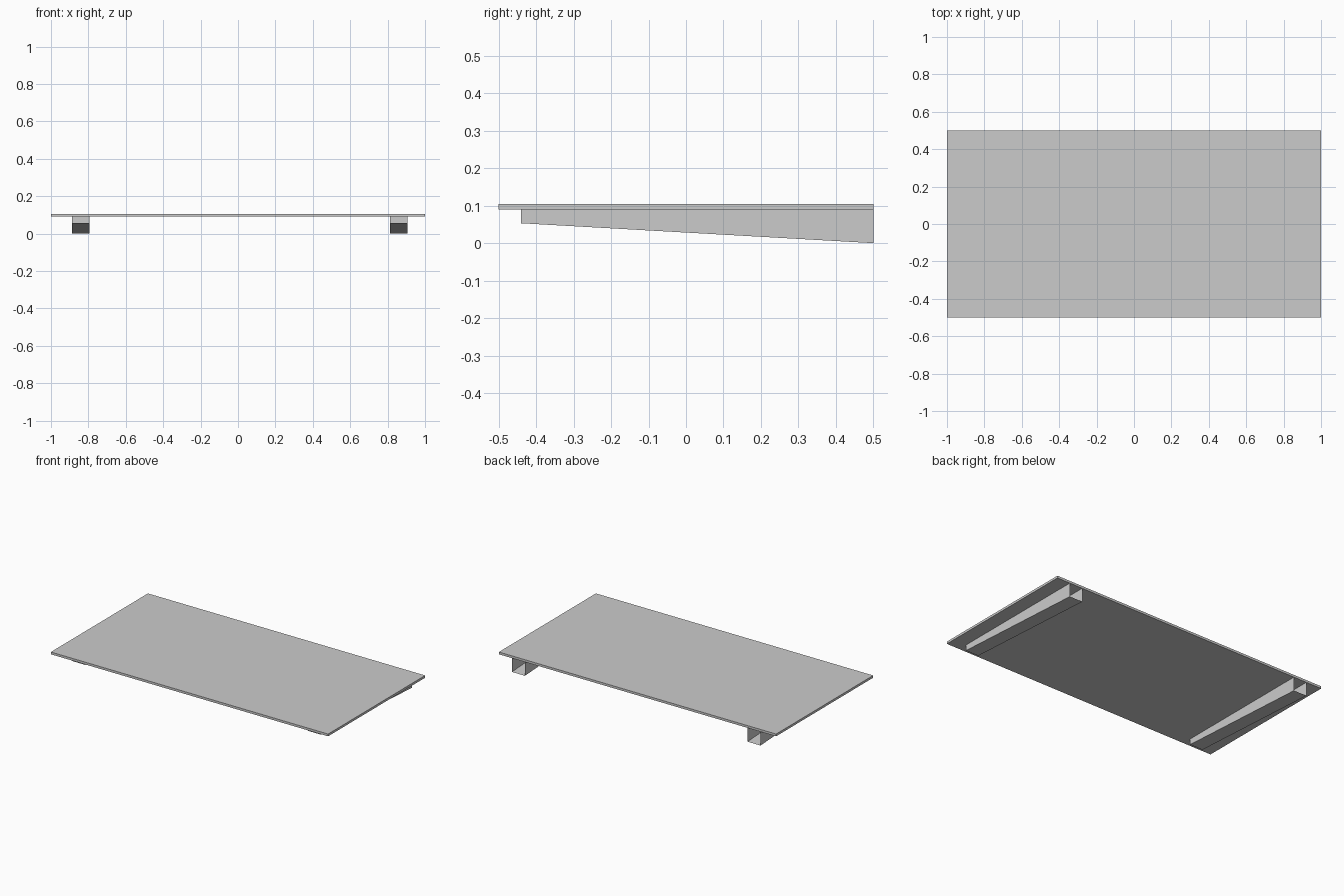
import bpy
import bmesh

cube = bpy.data.objects.get("Cube")
if cube:
    bpy.data.objects.remove(cube)

GREY = (0.6, 0.6, 0.6, 1.0)
grey = bpy.data.materials.new("light grey")
grey.use_nodes = True
grey.diffuse_color = GREY
grey.node_tree.nodes["Principled BSDF"].inputs["Base Color"].default_value = GREY

BACK, UNDERSIDE, TOP = 0.5, 0.09, 0.105


def add_extruded(name, profile, x0, x1, open_back=False):
    """Extrude a (y, z) side profile along x."""
    bm = bmesh.new()
    side = bm.faces.new([bm.verts.new((x0, y, z)) for y, z in profile])
    ext = bmesh.ops.extrude_face_region(bm, geom=[side], use_keep_orig=True)
    moved = [g for g in ext["geom"] if isinstance(g, bmesh.types.BMVert)]
    bmesh.ops.translate(bm, verts=moved, vec=(x1 - x0, 0, 0))
    bmesh.ops.recalc_face_normals(bm, faces=bm.faces)
    if open_back:
        ends = [f for f in bm.faces if all(v.co.y > BACK - 0.001 for v in f.verts)]
        bmesh.ops.delete(bm, geom=ends, context="FACES")
    mesh = bpy.data.meshes.new(name)
    bm.to_mesh(mesh)
    bm.free()
    mesh.materials.append(grey)
    obj = bpy.data.objects.new(name, mesh)
    bpy.context.collection.objects.link(obj)
    return obj


# Thin flat board
add_extruded("board", [(-0.5, UNDERSIDE), (BACK, UNDERSIDE), (BACK, TOP), (-0.5, TOP)], -1, 1)

# Hollow wedge runners, deepest at the open back end
wedge = [(-0.44, 0.053), (BACK, 0), (BACK, UNDERSIDE), (-0.44, UNDERSIDE)]
for name, x0 in (("right_runner", -0.888), ("left_runner", 0.812)):
    add_extruded(name, wedge, x0, x0 + 0.094, open_back=True)
